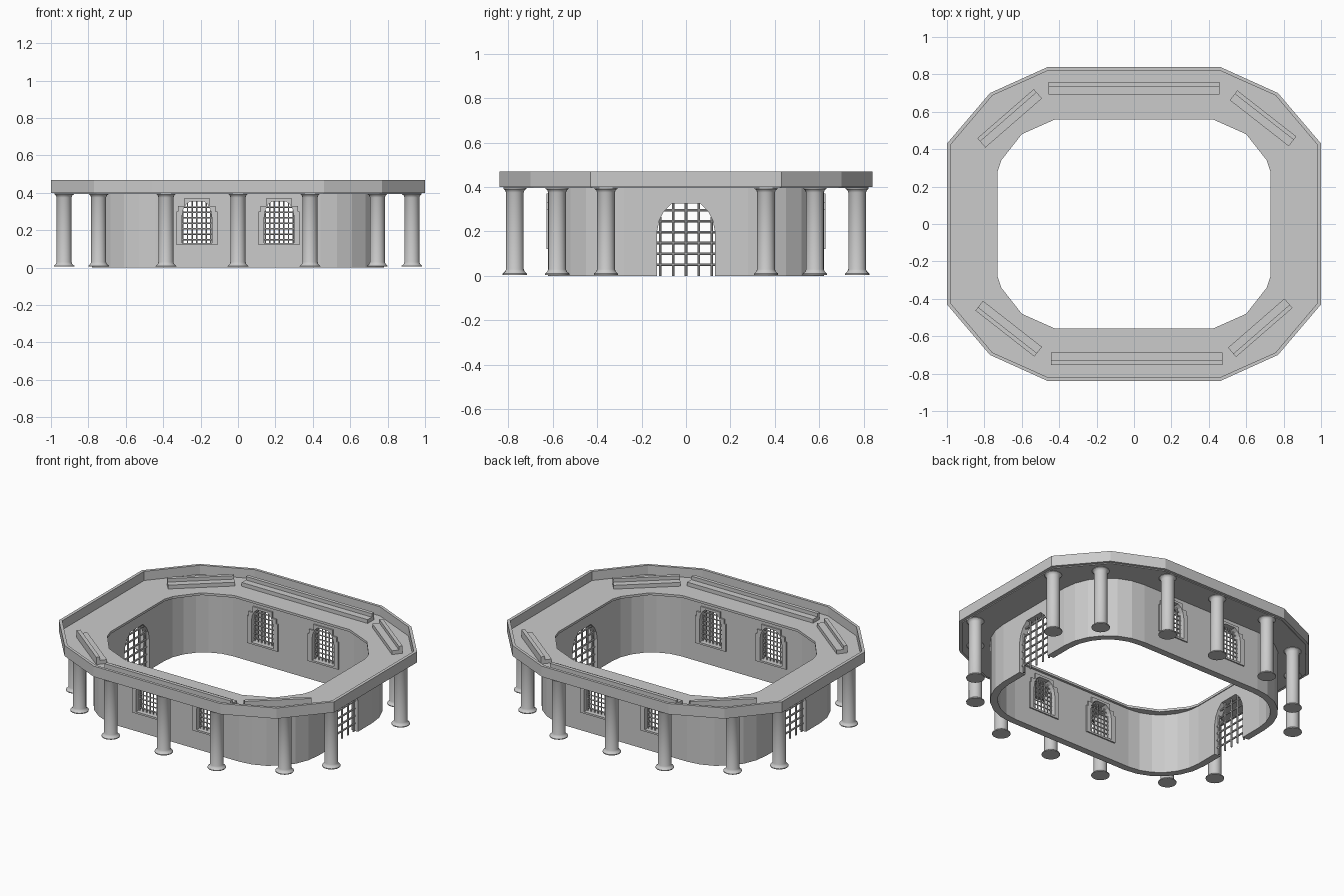
import bpy, bmesh, math
from mathutils import Vector, Matrix

if "Cube" in bpy.data.objects:
    bpy.data.objects.remove(bpy.data.objects["Cube"])


def finish(name, bm, smooth=None):
    bmesh.ops.recalc_face_normals(bm, faces=bm.faces)
    me = bpy.data.meshes.new(name)
    bm.to_mesh(me)
    bm.free()
    ob = bpy.data.objects.new(name, me)
    bpy.context.collection.objects.link(ob)
    if smooth:
        bpy.ops.object.select_all(action='DESELECT')
        ob.select_set(True)
        bpy.context.view_layer.objects.active = ob
        bpy.ops.object.shade_smooth_by_angle(angle=math.radians(smooth))
    return ob


def ring(name, outer, inner, z0, z1):
    """Closed band between two plan outlines with equal point counts."""
    bm = bmesh.new()
    loops = [[bm.verts.new((x, y, z)) for x, y in pts]
             for pts, z in ((outer, z0), (outer, z1), (inner, z1), (inner, z0))]
    n = len(outer)
    for k in range(4):
        a, b = loops[k], loops[(k + 1) % 4]
        for i in range(n):
            j = (i + 1) % n
            bm.faces.new((a[i], a[j], b[j], b[i]))
    return finish(name, bm)


def prism(name, pts, depth, matrix):
    """Extrude an outline (u, z) along local y, centred, then place it."""
    bm = bmesh.new()
    a = [bm.verts.new((u, -depth / 2, z)) for u, z in pts]
    b = [bm.verts.new((u, depth / 2, z)) for u, z in pts]
    bm.faces.new(a)
    bm.faces.new(b)
    for i in range(len(pts)):
        j = (i + 1) % len(pts)
        bm.faces.new((a[i], a[j], b[j], b[i]))
    bm.transform(matrix)
    return finish(name, bm)


def cut(ob, cutter):
    m = ob.modifiers.new("opening", 'BOOLEAN')
    m.operation = 'DIFFERENCE'
    m.solver = 'EXACT'
    m.object = cutter
    bpy.context.view_layer.objects.active = ob
    bpy.ops.object.modifier_apply(modifier=m.name)


def four_way(quarter):
    """Mirror a +x +y quarter outline (ordered from +x side to +y side)."""
    q = list(quarter)
    half = q + [(-x, y) for x, y in reversed(q)]
    return half + [(-x, -y) for x, y in half]


def rounded(r):
    return four_way([(0.44 + r * math.cos(math.radians(15 * i)),
                      0.28 + r * math.sin(math.radians(15 * i))) for i in range(7)])


def mirrored(half):
    return half + [(-u, z) for u, z in reversed(half)]


def grille(name, half, us, zs, r, matrix):
    """Round bars clipped to the arch outline."""
    bm = bmesh.new()

    def bar(p, q):
        p, q = Vector(p), Vector(q)
        m = (Matrix.Translation((p + q) / 2)
             @ (q - p).to_track_quat('Z', 'Y').to_matrix().to_4x4())
        bmesh.ops.create_cone(bm, cap_ends=True, segments=8, radius1=r, radius2=r,
                              depth=(q - p).length, matrix=m)

    def lerp(t, k, other):
        for a, b in zip(half, half[1:]):
            lo, hi = sorted((a[k], b[k]))
            if lo <= t <= hi and hi > lo:
                return a[other] + (b[other] - a[other]) * (t - a[k]) / (b[k] - a[k])
        return half[-1][other]

    for u in us:
        bar((u, 0, half[0][1]), (u, 0, lerp(abs(u), 0, 1) + 0.008))
    for z in zs:
        w = lerp(z, 1, 0) + 0.008
        bar((-w, 0, z), (w, 0, z))
    bm.transform(matrix)
    return finish(name, bm, 40)


# Roof deck and parapet
roof = [(1.0, 0.43), (0.885, 0.565), (0.77, 0.70), (0.46, 0.84)]
roof_in = [(0.98, 0.424), (0.868, 0.556), (0.757, 0.687), (0.455, 0.822)]
hole = [(0.73, 0.28), (0.71, 0.34), (0.60, 0.48), (0.42, 0.56)]
ring("roof_deck", four_way(roof_in), four_way(hole), 0.395, 0.41)
ring("parapet", four_way(roof), four_way(roof_in), 0.40, 0.47)

# Curved wall
wall = ring("wall", rounded(0.34), rounded(0.295), 0.0, 0.397)

# Arched gates at both ends
gate = [(0.13, 0.0), (0.13, 0.20), (0.12, 0.25), (0.10, 0.29), (0.065, 0.325)]
for s, side in ((1, "right"), (-1, "left")):
    place = Matrix.Translation((0.757 * s, 0, 0)) @ Matrix.Rotation(math.pi / 2, 4, 'Z')
    low = [(gate[0][0], -0.05)] + gate[1:]
    c = prism("cutter", mirrored(low), 0.2, place)
    cut(wall, c)
    bpy.data.objects.remove(c)
    grille(side + "_gate_bars", gate, [i * 0.058 for i in range(-2, 3)],
           [0.05 + i * 0.049 for i in range(6)], 0.006, place)

# Windows with stepped surrounds on the long walls
arch = [(0.08, 0.12), (0.08, 0.27), (0.073, 0.31), (0.058, 0.338), (0.036, 0.355)]
step = [(0.11, 0.12), (0.11, 0.30), (0.10, 0.30), (0.10, 0.33), (0.07, 0.33), (0.07, 0.37)]
for sy, face in ((-1, "front"), (1, "back")):
    for sx, side in ((-1, "left"), (1, "right")):
        place = Matrix.Translation((0.22 * sx, 0.5975 * sy, 0))
        name = face + "_" + side + "_window"
        c = prism("cutter", mirrored(step), 0.2, place)
        cut(wall, c)
        bpy.data.objects.remove(c)
        frame = prism(name + "_surround", mirrored(step), 0.062, place)
        low = [(0.08, 0.132)] + arch[1:]
        c = prism("cutter", mirrored(low), 0.2, place)
        cut(frame, c)
        bpy.data.objects.remove(c)
        grille(name + "_bars", arch, [i * 0.025 for i in range(-3, 4)],
               [0.15 + i * 0.029 for i in range(7)], 0.004, place)

# Columns with flared base and top
profile = [(0.0, 0.005), (0.055, 0.005), (0.055, 0.010), (0.044, 0.020), (0.040, 0.030),
           (0.040, 0.375), (0.044, 0.386), (0.052, 0.392), (0.052, 0.398), (0.0, 0.398)]
spots = [(x, y) for y in (-0.77, 0.77) for x in (-0.385, 0, 0.385)]
spots += [(sx * x, sy * y) for x, y in ((0.745, 0.58), (0.93, 0.36))
          for sx in (-1, 1) for sy in (-1, 1)]
for i, (x, y) in enumerate(spots):
    bm = bmesh.new()
    vs = [bm.verts.new((r, 0, z)) for r, z in profile]
    es = [bm.edges.new(p) for p in zip(vs, vs[1:])]
    bmesh.ops.spin(bm, geom=vs + es, cent=(0, 0, 0), axis=(0, 0, 1),
                   angle=math.tau, steps=20, use_duplicate=False)
    bmesh.ops.remove_doubles(bm, verts=bm.verts, dist=1e-5)
    bm.transform(Matrix.Translation((x, y, 0)))
    finish("column_%02d" % (i + 1), bm, 40)

# Stepped benches on the roof, backs to the outside
for i, (x, y, length, ang) in enumerate([
        (0, 0.725, 0.915, 0), (0.015, -0.72, 0.915, 180),
        (-0.665, 0.565, 0.40, 41), (0.69, 0.565, 0.40, -38),
        (-0.67, -0.56, 0.40, 142), (0.675, -0.555, 0.40, -139)]):
    seat = [(-0.033, 0.405), (0.033, 0.405), (0.033, 0.458), (0.010, 0.458),
            (0.010, 0.435), (-0.033, 0.435)]
    m = (Matrix.Translation((x, y, 0)) @ Matrix.Rotation(math.radians(ang), 4, 'Z')
         @ Matrix.Rotation(math.pi / 2, 4, 'Z'))
    prism("bench_%d" % (i + 1), seat, length, m)
